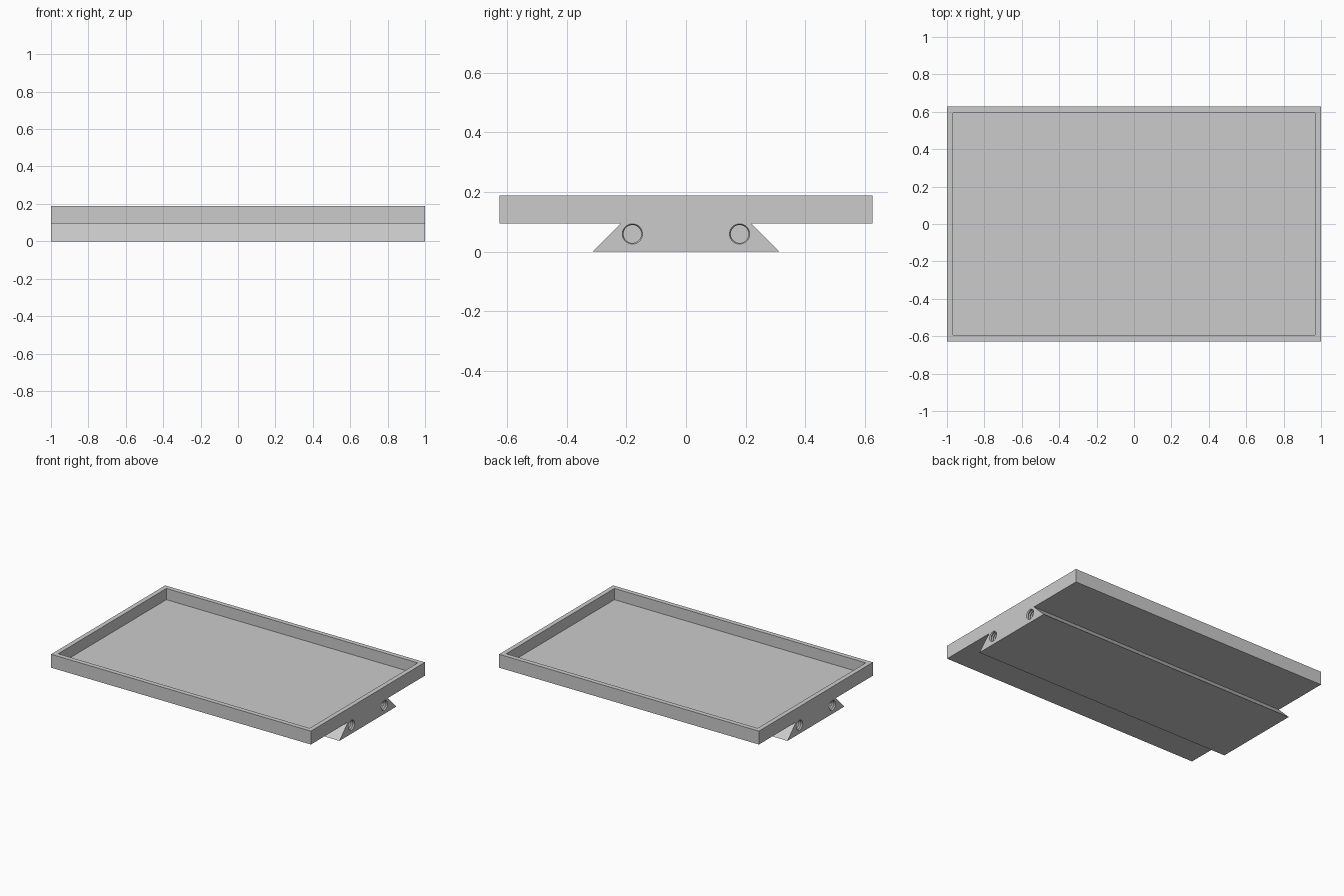
import bpy
import bmesh
import math

old = bpy.data.objects.get("Cube")
if old:
    bpy.data.objects.remove(old)

grey = bpy.data.materials.new("light grey")
grey.use_nodes = True
COLOUR = (0.6, 0.6, 0.6, 1)
grey.diffuse_color = COLOUR
grey.node_tree.nodes["Principled BSDF"].inputs["Base Color"].default_value = COLOUR

HALF_X, HALF_Y = 1.0, 0.627
TOP, UNDER, FLOOR = 0.188, 0.095, 0.11
RIM = 0.046
FOOT, NECK = 0.313, 0.218


def make_object(name, bm):
    bmesh.ops.recalc_face_normals(bm, faces=bm.faces)
    mesh = bpy.data.meshes.new(name)
    bm.to_mesh(mesh)
    bm.free()
    mesh.materials.append(grey)
    obj = bpy.data.objects.new(name, mesh)
    bpy.context.collection.objects.link(obj)
    return obj


def extrude_along_x(bm, outline):
    face = bm.faces.new([bm.verts.new((-HALF_X, y, z)) for y, z in outline])
    moved = bmesh.ops.extrude_face_region(bm, geom=[face])["geom"]
    verts = [v for v in moved if isinstance(v, bmesh.types.BMVert)]
    bmesh.ops.translate(bm, verts=verts, vec=(2 * HALF_X, 0, 0))


def threaded_bore(side, y, z, depth=0.2, pitch=0.016, sides=32):
    # Ridged rod running inwards from one end
    bm = bmesh.new()
    profile = [(-0.02, 0.034), (0, 0.034)]
    for i in range(1, int(depth / pitch)):
        profile += [((i - 0.5) * pitch, 0.030), (i * pitch, 0.034)]
    rings = []
    for inward, radius in profile:
        x = side * (HALF_X - inward)
        angles = [math.tau * k / sides for k in range(sides)]
        rings.append([bm.verts.new((x, y + radius * math.cos(a),
                                    z + radius * math.sin(a))) for a in angles])
    for a, b in zip(rings, rings[1:]):
        for k in range(sides):
            n = (k + 1) % sides
            bm.faces.new((a[k], a[n], b[n], b[k]))
    bm.faces.new(rings[0])
    bm.faces.new(rings[-1])
    return make_object("bore_cutter", bm)


# Tray and dovetail rail share one cross-section
half = [(FOOT, 0), (NECK, UNDER), (HALF_Y, UNDER), (HALF_Y, TOP)]
outline = half + [(-y, z) for y, z in reversed(half)]
bm = bmesh.new()
extrude_along_x(bm, outline)

# Sunken tray floor, inset from the rim
bm.faces.ensure_lookup_table()
top = max(bm.faces, key=lambda f: f.calc_center_median().z)
bmesh.ops.inset_region(bm, faces=[top], thickness=RIM)
moved = bmesh.ops.extrude_face_region(bm, geom=[top])["geom"]
bmesh.ops.translate(bm, verts=[v for v in moved if isinstance(v, bmesh.types.BMVert)],
                    vec=(0, 0, FLOOR - TOP))
if top.is_valid:
    bmesh.ops.delete(bm, geom=[top], context="FACES_ONLY")
tray = make_object("tray_with_dovetail_rail", bm)

# Blind threaded holes at both ends of the rail
for side in (-1, 1):
    for y in (-0.18, 0.18):
        cutter = threaded_bore(side, y, 0.059)
        cutter.hide_render = True
        mod = tray.modifiers.new("bore", "BOOLEAN")
        mod.operation = "DIFFERENCE"
        mod.solver = "EXACT"
        mod.object = cutter
        bpy.context.view_layer.objects.active = tray
        bpy.ops.object.modifier_apply(modifier=mod.name)
        bpy.data.objects.remove(cutter)
